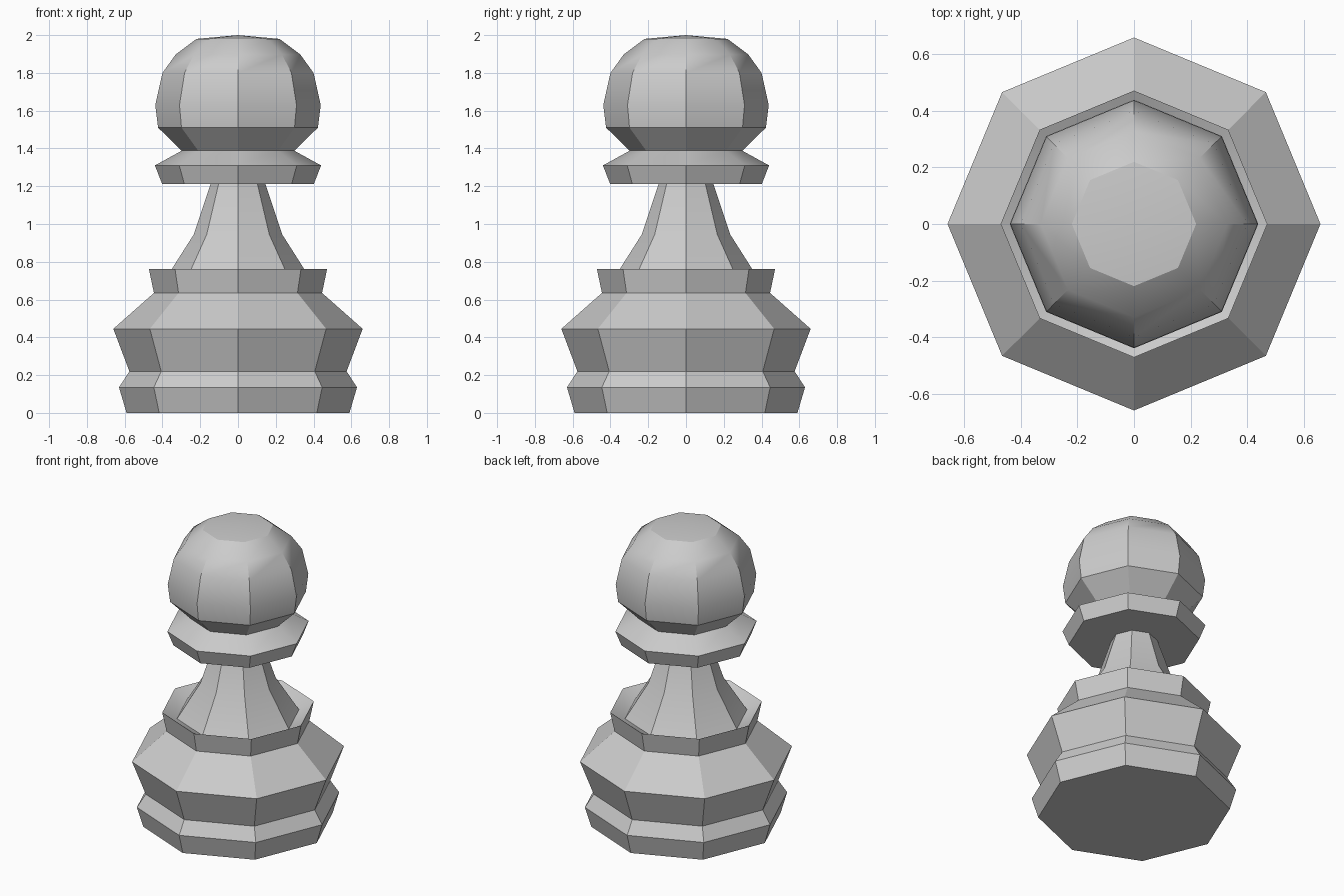
import bpy, bmesh
from math import sin, cos, pi, radians

if "Cube" in bpy.data.objects:
    bpy.data.objects.remove(bpy.data.objects["Cube"])

SIDES = 8


def lathe(name, profile):
    """Turn (radius, height) points into an eight-sided part; radius 0 closes an end."""
    bm = bmesh.new()
    rings = []
    for r, z in profile:
        count = SIDES if r > 0 else 1
        rings.append([bm.verts.new((r * cos(2 * pi * i / SIDES), r * sin(2 * pi * i / SIDES), z))
                      for i in range(count)])
    for a, b in zip(rings, rings[1:]):
        for i in range(SIDES):
            j = (i + 1) % SIDES
            if len(a) == 1:
                bm.faces.new((a[0], b[j], b[i]))
            elif len(b) == 1:
                bm.faces.new((a[i], a[j], b[0]))
            else:
                bm.faces.new((a[i], a[j], b[j], b[i]))
    mesh = bpy.data.meshes.new(name)
    bm.to_mesh(mesh)
    bm.free()
    obj = bpy.data.objects.new(name, mesh)
    bpy.context.collection.objects.link(obj)
    bpy.ops.object.select_all(action='DESELECT')
    obj.select_set(True)
    bpy.context.view_layer.objects.active = obj
    bpy.ops.object.shade_smooth_by_angle(angle=radians(30))
    return obj


# Stepped foot with a raised rim and shallow dish
lathe("base", [(0, 0), (0.59, 0), (0.63, 0.135), (0.575, 0.22), (0.66, 0.445),
               (0.445, 0.635), (0.472, 0.763), (0.38, 0.715)])
# Tapering neck
lathe("neck", [(0.38, 0.715), (0.234, 0.945), (0.145, 1.213)])
# Flared collar with a flat underside
lathe("collar", [(0.145, 1.213), (0.402, 1.213), (0.44, 1.31), (0.298, 1.388)])
# Rounded head
lathe("head", [(0.298, 1.388), (0.423, 1.51), (0.438, 1.63), (0.4, 1.80),
               (0.33, 1.897), (0.22, 1.98), (0, 2.0)])
